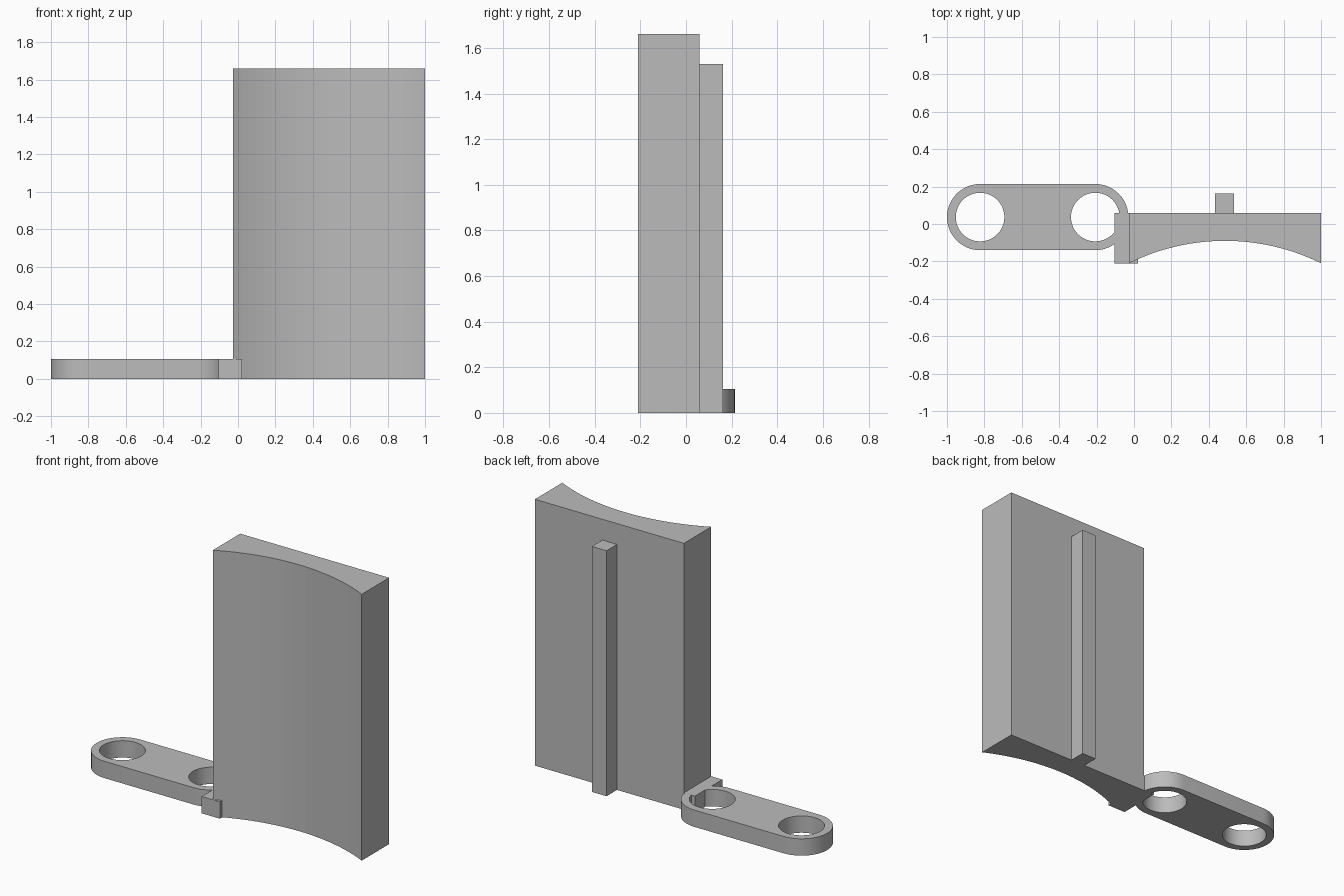
import bpy, bmesh
from math import sin, cos, pi, asin, radians

cube = bpy.data.objects.get("Cube")
if cube:
    bpy.data.objects.remove(cube, do_unlink=True)

grey = bpy.data.materials.new("plain grey")
grey.use_nodes = True
COLOUR = (0.5, 0.5, 0.5, 1)
grey.diffuse_color = COLOUR
grey.node_tree.nodes["Principled BSDF"].inputs["Base Color"].default_value = COLOUR


def arc(cx, cy, r, start, end, steps):
    """Points along an arc, both ends included."""
    angles = [start + (end - start) * i / steps for i in range(steps + 1)]
    return [(cx + r * cos(a), cy + r * sin(a)) for a in angles]


def extrude(name, loops, height, smooth=False):
    """Fill flat outlines (the first is outer, the rest are holes) and raise them."""
    bm = bmesh.new()
    for loop in loops:
        verts = [bm.verts.new((x, y, 0)) for x, y in loop]
        for a, b in zip(verts, verts[1:] + verts[:1]):
            bm.edges.new((a, b))
    bmesh.ops.triangle_fill(bm, edges=bm.edges[:], use_beauty=True)
    top = bmesh.ops.extrude_face_region(bm, geom=bm.faces[:], use_keep_orig=True)
    moved = [g for g in top["geom"] if isinstance(g, bmesh.types.BMVert)]
    bmesh.ops.translate(bm, verts=moved, vec=(0, 0, height))
    bmesh.ops.dissolve_limit(bm, angle_limit=0.001, verts=bm.verts[:], edges=bm.edges[:])
    bmesh.ops.recalc_face_normals(bm, faces=bm.faces[:])
    mesh = bpy.data.meshes.new(name)
    bm.to_mesh(mesh)
    bm.free()
    mesh.materials.append(grey)
    obj = bpy.data.objects.new(name, mesh)
    bpy.context.collection.objects.link(obj)
    if smooth:
        bpy.ops.object.select_all(action="DESELECT")
        obj.select_set(True)
        bpy.context.view_layer.objects.active = obj
        bpy.ops.object.shade_smooth_by_angle(angle=radians(30))
    return obj


def rectangle(x0, x1, y0, y1):
    return [(x0, y0), (x1, y0), (x1, y1), (x0, y1)]


# Tall plate: flat back, concave front
left, right, back, front, sagitta = -0.027, 1.0, 0.06, -0.21, 0.12
half, mid = (right - left) / 2, (right + left) / 2
radius = (half ** 2 + sagitta ** 2) / (2 * sagitta)
sweep = asin(half / radius)
hollow = arc(mid, front + sagitta - radius, radius, pi / 2 + sweep, pi / 2 - sweep, 24)
extrude("curved_plate", [hollow + [(right, back), (left, back)]], 1.66)

# Upright rib on the back
extrude("back_rib", [rectangle(0.434, 0.535, back, 0.163)], 1.53)

# Rounded link bar with two round holes
LOW = 0.105
cy, outer, bore, x_out, x_in = 0.037, 0.177, 0.13, -0.823, -0.207
outline = (arc(x_in, cy, outer, -pi / 2, pi / 2, 24)
           + arc(x_out, cy, outer, pi / 2, 3 * pi / 2, 24))
holes = [arc(x, cy, bore, 0, 2 * pi, 48)[:-1] for x in (x_out, x_in)]
extrude("link_bar", [outline] + holes, LOW, smooth=True)

# Small block joining bar and plate
extrude("joining_block", [rectangle(-0.103, 0.022, front, back)], LOW)
